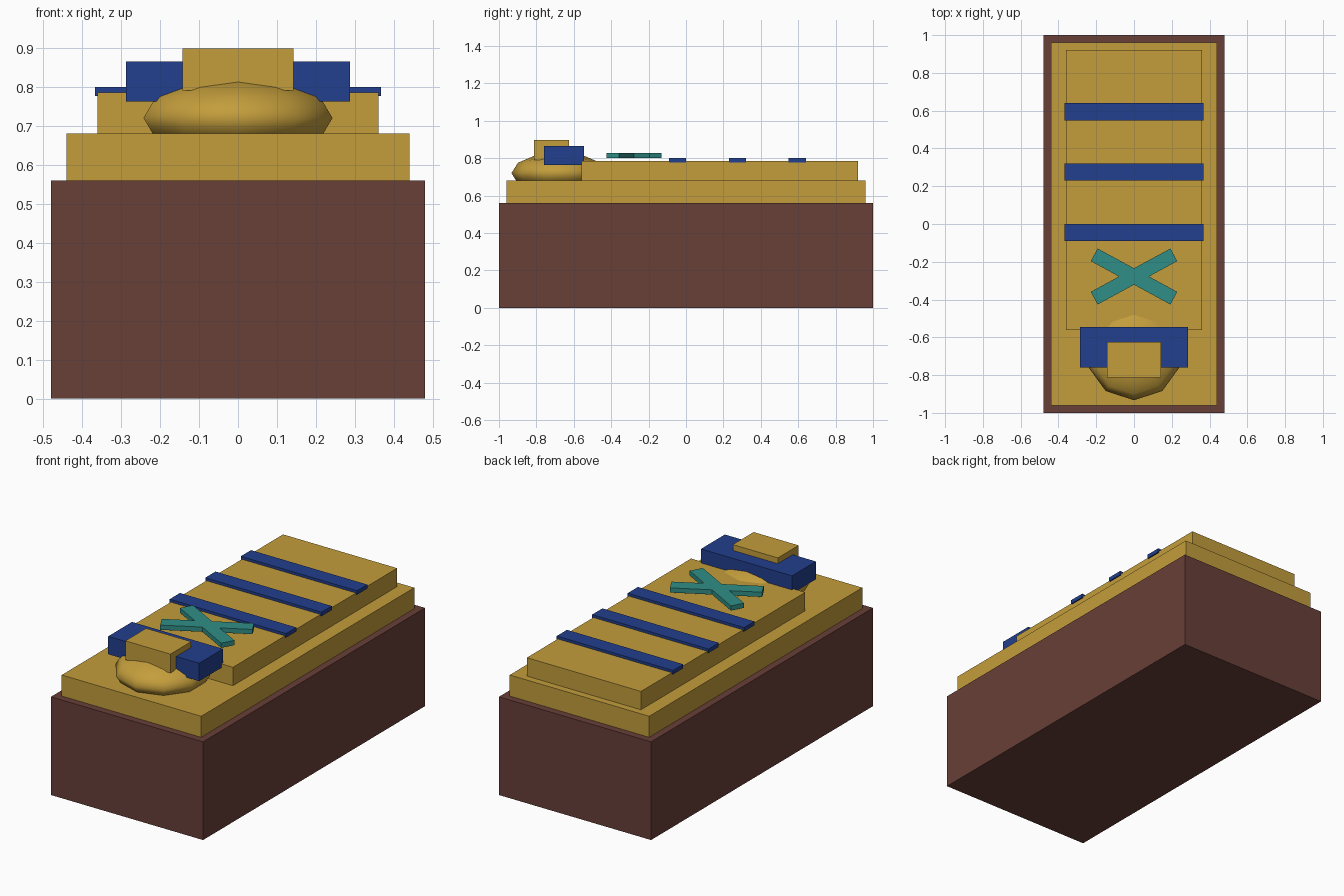
import bpy
from math import radians

if "Cube" in bpy.data.objects:
    bpy.data.objects.remove(bpy.data.objects["Cube"])


def material(name, rgb):
    m = bpy.data.materials.new(name)
    m.diffuse_color = (*rgb, 1)
    m.use_nodes = True
    m.node_tree.nodes["Principled BSDF"].inputs["Base Color"].default_value = m.diffuse_color
    return m


BROWN = material("brown_stone", (0.14, 0.05, 0.04))
GOLD = material("gold", (0.55, 0.34, 0.045))
BLUE = material("blue", (0.016, 0.05, 0.27))
TEAL = material("teal", (0.03, 0.27, 0.24))


def box(name, x, y, z, mat, angle=0):
    """Box from (min, max) ranges, turned about its own vertical axis."""
    spans = (x, y, z)
    bpy.ops.mesh.primitive_cube_add(
        size=1, location=[(a + b) / 2 for a, b in spans], rotation=(0, 0, angle))
    ob = bpy.context.object
    ob.name = name
    ob.scale = [b - a for a, b in spans]
    ob.data.materials.append(mat)
    return ob


# Stepped coffin: stone chest, gold lid, raised body
box("chest", (-0.48, 0.48), (-1, 1), (0, 0.56), BROWN)
box("lid", (-0.44, 0.44), (-0.96, 0.96), (0.56, 0.68), GOLD)
box("body_panel", (-0.36, 0.36), (-0.56, 0.92), (0.68, 0.785), GOLD)

# Bands across the body
for i in range(3):
    y = -0.045 + 0.32 * i
    box(f"band_{i + 1}", (-0.367, 0.367), (y - 0.046, y + 0.046), (0.777, 0.80), BLUE)

# Crossed arms
for side, sign in (("left", -1), ("right", 1)):
    box(f"crossed_arm_{side}", (-0.24, 0.24), (-0.316, -0.24), (0.80, 0.827),
        TEAL, sign * radians(28.6))

# Flattened low-poly head
bpy.ops.mesh.primitive_uv_sphere_add(
    segments=10, ring_count=6, radius=1, location=(0, -0.678, 0.72))
head = bpy.context.object
head.name = "head"
head.scale = (0.255, 0.255, 0.11)
head.data.materials.append(GOLD)
bpy.ops.object.shade_smooth()

# Headdress and face block
box("headdress", (-0.287, 0.287), (-0.76, -0.545), (0.763, 0.865), BLUE)
box("face_block", (-0.142, 0.142), (-0.812, -0.625), (0.79, 0.898), GOLD)
